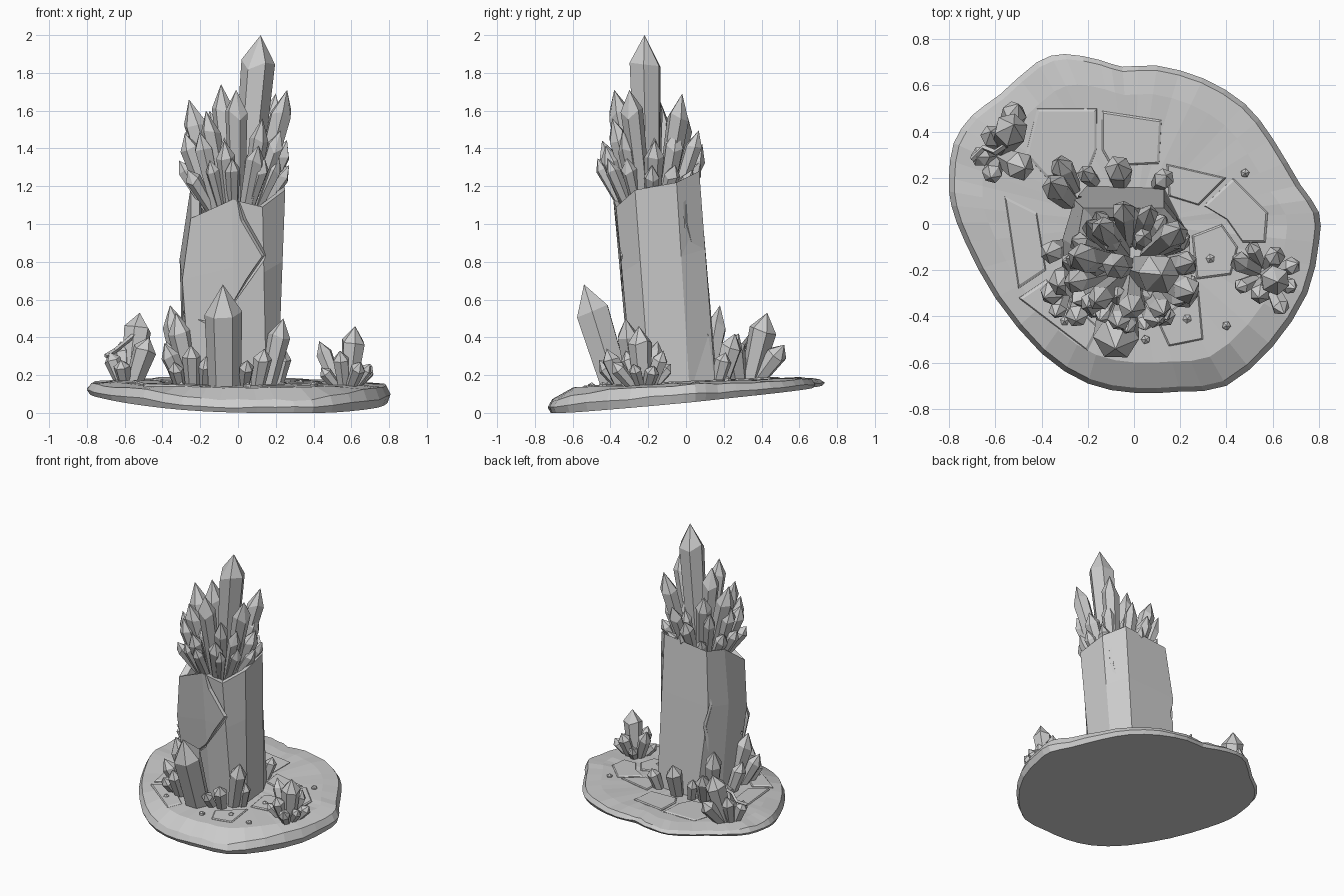
import bpy, bmesh, math, random
from mathutils import Vector

random.seed(4)
if "Cube" in bpy.data.objects:
    bpy.data.objects.remove(bpy.data.objects["Cube"])

stone = bpy.data.materials.new("grey_stone")
stone.use_nodes = True
grey = (0.6, 0.6, 0.6, 1)
stone.diffuse_color = grey
stone.node_tree.nodes["Principled BSDF"].inputs["Base Color"].default_value = grey


def loft(name, rings):
    """Skin a stack of equal-length point rings and cap both ends."""
    bm = bmesh.new()
    rows = [[bm.verts.new(p) for p in ring] for ring in rings]
    count = len(rows[0])
    for low, high in zip(rows, rows[1:]):
        for i in range(count):
            j = (i + 1) % count
            bm.faces.new((low[i], low[j], high[j], high[i]))
    bm.faces.new(rows[0][::-1])
    bm.faces.new(rows[-1])
    bmesh.ops.remove_doubles(bm, verts=bm.verts, dist=0.0001)
    bmesh.ops.recalc_face_normals(bm, faces=bm.faces)
    mesh = bpy.data.meshes.new(name)
    bm.to_mesh(mesh)
    bm.free()
    mesh.materials.append(stone)
    ob = bpy.data.objects.new(name, mesh)
    bpy.context.scene.collection.objects.link(ob)
    return ob


def frame(axis):
    """Two directions square to an axis."""
    side = axis.cross(Vector((0, 1, 0.1))).normalized()
    return side, axis.cross(side).normalized()


def crystal(name, foot, tip, radius, shoulder=0.75, root=0.7, sides=6):
    foot, tip = Vector(foot), Vector(tip)
    axis = tip - foot
    u, v = frame(axis.normalized())
    turn = random.uniform(0, math.tau)

    def ring(t, r, jitter=0.0):
        points = []
        for i in range(sides):
            a = turn + math.tau * i / sides
            along = t + random.uniform(-jitter, jitter)
            points.append(foot + axis * along + (u * math.cos(a) + v * math.sin(a)) * r)
        return points

    return loft(name, [ring(0, radius * root), ring(shoulder, radius, 0.04), ring(1, 0)])


def strip(name, points, radius):
    """Thin four-sided rod along a path."""
    path = [Vector(p) for p in points]
    rings = []
    for i, p in enumerate(path):
        u, v = frame((path[min(i + 1, len(path) - 1)] - path[max(i - 1, 0)]).normalized())
        rings.append([p + u * radius, p + v * radius, p - u * radius, p - v * radius])
    return loft(name, rings)


def crack(target, points, radius):
    """Cut a thin groove along a path on the target's surface."""
    cutter = strip("crack_cutter", points, radius)
    cutter.hide_render = True
    mod = target.modifiers.new("crack", "BOOLEAN")
    mod.operation, mod.object, mod.solver = "DIFFERENCE", cutter, "EXACT"
    graph = bpy.context.evaluated_depsgraph_get()
    mesh = bpy.data.meshes.new_from_object(target.evaluated_get(graph))
    target.modifiers.clear()
    target.data = mesh
    bpy.data.objects.remove(cutter)


# Tilted rock slab
outline = [(-.8, .2), (-.78, .35), (-.7, .47), (-.58, .56), (-.42, .7), (-.3, .735), (-.15, .71),
           (-.05, .68), (.1, .685), (.3, .63), (.48, .52), (.6, .37), (.72, .17), (.8, .05),
           (.8, -.08), (.75, -.3), (.6, -.53), (.4, -.7), (.2, -.725), (0, -.73), (-.2, -.69),
           (-.4, -.56), (-.6, -.32), (-.73, -.08), (-.79, .08)]
edge = []
for i, here in enumerate(outline):
    before, after, beyond = (Vector(outline[(i + k) % len(outline)]) for k in (-1, 1, 2))
    here = Vector(here)
    edge += [here, (here + after) * .5625 - (before + beyond) * .0625]


def ground(x, y):
    return 0.16 + 0.045 * y


def underside(x, y):
    return max(0, 0.095 * (y + 0.73) - 0.02 * x)


def shoulder_height(x, y):
    return ground(x, y) - 0.012 - 0.16 * max(0, -y - 0.4)


def slab_ring(scale, height, rough=0.0):
    ring = []
    for x, y in edge:
        x, y = x * scale, y * scale
        ring.append((x, y, height(x, y) + random.uniform(-rough, rough)))
    return ring


loft("rock_slab", [
    slab_ring(0.98, underside),
    slab_ring(1, lambda x, y: underside(x, y) * 0.55 + shoulder_height(x, y) * 0.45, 0.005),
    slab_ring(0.97, shoulder_height, 0.006),
    slab_ring(0.82, ground, 0.003),
    slab_ring(0, ground)])

# Low paving stones, parted by cracks
plates = {
    "back_left": [(-.42, .5), (-.16, .5), (-.16, .32), (-.2, .22), (-.38, .2), (-.47, .3)],
    "back": [(-.14, .49), (.12, .45), (.11, .26), (-.1, .25), (-.14, .32)],
    "back_right": [(.14, .26), (.4, .2), (.28, .08), (.15, .12)],
    "right_inner": [(.25, -.05), (.38, 0), (.45, -.1), (.42, -.22), (.27, -.24)],
    "right_outer": [(.3, .08), (.43, .2), (.58, .05), (.57, -.08), (.47, -.08), (.4, .02)],
    "left": [(-.56, .12), (-.42, .05), (-.38, -.2), (-.5, -.28)],
    "front_left": [(-.5, -.32), (-.38, -.24), (-.15, -.45), (-.2, -.55)],
    "front_right": [(.1, -.42), (.28, -.28), (.3, -.5), (.15, -.53)]}
for place, shape in plates.items():
    cx = sum(p[0] for p in shape) / len(shape)
    cy = sum(p[1] for p in shape) / len(shape)
    layers = []
    for scale, lift in ((1, -0.01), (0.99, 0.003), (0.92, 0.009)):
        ring = []
        for x, y in shape:
            x, y = cx + (x - cx) * scale, cy + (y - cy) * scale
            ring.append((x, y, ground(x, y) + lift))
        layers.append(ring)
    loft("paving_" + place, layers)

# Leaning stone pillar with a hollow broken top
foot_ring = [(-.25, -.23), (-.02, -.29), (.15, -.28), (.21, -.19),
             (.2, .02), (.13, .16), (-.2, .17), (-.29, 0)]
top_ring = [(-.25, -.34, 1.03), (-.03, -.385, 1.13), (.13, -.37, 1.09), (.25, -.27, 1.18),
            (.24, -.05, 1.22), (.13, .07, 1.28), (-.22, .07, 1.24), (-.25, -.1, 1.2)]
foot_ring = [Vector((x, y, 0.1)) for x, y in foot_ring]
top_ring = [Vector(p) for p in top_ring]
belly = [a.lerp(b, 0.65) for a, b in zip(foot_ring, top_ring)]
for p in belly:
    if p.x < -0.2:
        p.x -= 0.045
middle = Vector((0, -0.16, 1.1))
rim = [p.lerp(middle, 0.18) for p in top_ring]
hollow = [Vector((p.x, p.y, 1.0)).lerp(middle, 0.25) for p in top_ring]
pillar = loft("pillar", [foot_ring, belly, top_ring, rim, hollow])
crack(pillar, [(-.01, -.4, 1.16), (.03, -.37, 1.02), (.14, -.345, .83), (.05, -.335, .7),
               (-.04, -.32, .56), (-.14, -.29, .47), (-.3, -.25, .53)], 0.015)
crack(pillar, [(.22, .0, 1.24), (.2, .0, 1.0), (.19, .06, .8), (.2, .05, .6),
               (.15, .12, .4)], 0.014)
crack(pillar, [(-.24, .04, 1.25), (-.28, .06, .95), (-.24, .12, .7), (-.27, .07, .4)], 0.014)

# Crown: tall crystals
crystal("crown_spire", (.03, -.2, 1), (.12, -.22, 2), .09, .83, .75)
for tip, radius in [((-.09, -.18, 1.74), .06), ((-.01, -.38, 1.71), .06),
                    ((.26, -.3, 1.71), .06), ((.2, -.02, 1.69), .06),
                    ((-.26, -.14, 1.66), .065), ((-.17, -.34, 1.6), .055),
                    ((.13, -.39, 1.56), .05), ((-.15, .0, 1.6), .055)]:
    crystal("crown_tall_crystal", (tip[0] * .3, -.18 + (tip[1] + .18) * .3, 1), tip, radius, .82, .65)

# Crown: spreading rings of shorter crystals
for label, count, reach, height, radius in (("middle", 11, .29, 1.47, .05),
                                            ("outer", 12, .3, 1.32, .043),
                                            ("inner", 6, .16, 1.45, .045)):
    for i in range(count):
        a = math.tau * (i + random.uniform(-.2, .2)) / count
        out = reach * random.uniform(.88, 1.02)
        c, s = math.cos(a), math.sin(a)
        crystal("crown_" + label + "_crystal", (c * .11 - .02, s * .11 - .19, 1.03),
                (c * out - .02, s * out * .95 - .19, height + random.uniform(-.06, .04)),
                radius * random.uniform(.85, 1.1), .8, .6)

# Crystals around the pillar foot: foot position, tip, radius
crystal("front_crystal", (-.07, -.36, .1), (-.08, -.54, .68), .1, .74, .85)
for foot, tip, radius in [
        ((-.24, -.2), (-.33, -.27, .53), .065), ((-.28, -.25), (-.39, -.32, .37), .05),
        ((-.24, -.33), (-.25, -.42, .36), .05), ((-.3, -.1), (-.38, -.13, .38), .05),
        ((-.18, -.29), (-.17, -.4, .3), .045), ((-.3, -.3), (-.34, -.4, .27), .04),
        ((.15, -.27), (.24, -.32, .5), .06), ((.1, -.33), (.14, -.42, .34), .05),
        ((.2, -.24), (.25, -.27, .34), .045), ((.03, -.33), (.05, -.46, .28), .04),
        ((-.06, .18), (-.07, .26, .42), .06), ((.1, .16), (.14, .21, .32), .045),
        ((-.28, .1), (-.36, .18, .57), .06), ((-.26, .15), (-.33, .28, .42), .05),
        ((-.17, .18), (-.22, .23, .34), .04)]:
    crystal("foot_crystal", (*foot, ground(*foot) - .03), tip, radius)


# Separate side clusters fan out from a shared root
def cluster(name, root, members):
    for tip, radius in members:
        x, y = (root[k] * .7 + tip[k] * .3 for k in (0, 1))
        crystal(name, (x, y, ground(x, y) - .02), tip, radius)


cluster("right_cluster_crystal", (.57, -.22), [
    ((.62, -.25, .46), .065), ((.43, -.15, .38), .045), ((.54, -.32, .33), .045),
    ((.71, -.17, .25), .04), ((.65, -.39, .27), .04), ((.5, -.08, .26), .035),
    ((.44, -.28, .24), .035), ((.62, -.12, .33), .045), ((.7, -.28, .26), .035)])
cluster("left_cluster_crystal", (-.59, .3), [
    ((-.52, .43, .53), .075), ((-.47, .24, .4), .065), ((-.68, .29, .32), .045),
    ((-.62, .2, .28), .045), ((-.5, .52, .36), .055), ((-.62, .4, .38), .05)])

# Thin broken shard resting on the left cluster
strip("resting_shard", [(-.7, .28, .3), (-.65, .33, .33), (-.6, .31, .37), (-.54, .35, .42)], .013)

# Loose pebbles
for x, y in ((.33, -.15), (.4, -.44), (.23, -.41), (.05, -.5), (-.3, -.42), (.48, .22)):
    crystal("pebble", (x, y, ground(x, y) - .01), (x, y, ground(x, y) + .025), .02, .6, 1, 5)
